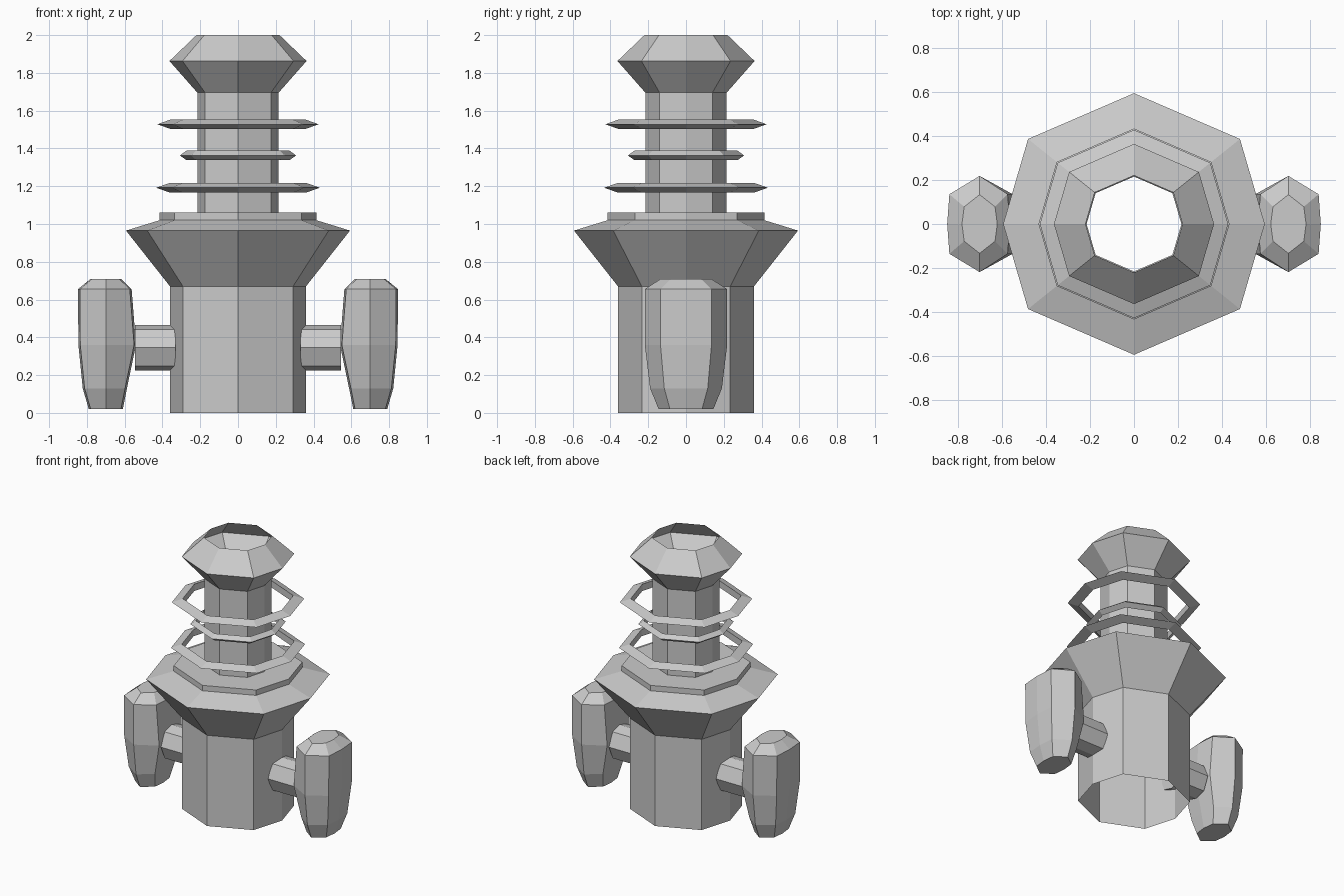
import bpy

if "Cube" in bpy.data.objects:
    bpy.data.objects.remove(bpy.data.objects["Cube"])

# The eight-sided section shared by all parts: corners on the axes, diagonals slightly wide
OCT = [(1, 0), (.81, .65), (0, 1), (-.81, .65), (-1, 0), (-.81, -.65), (0, -1), (.81, -.65)]


def loft(name, rings, caps=False, closed=False):
    """Skin a stack of equal-sized vertex rings."""
    n = len(rings[0])
    verts = [v for r in rings for v in r]
    count = len(rings)
    faces = []
    for i in range(count if closed else count - 1):
        a, b = i * n, ((i + 1) % count) * n
        for j in range(n):
            k = (j + 1) % n
            faces.append((a + j, a + k, b + k, b + j))
    if caps:
        faces.append(tuple(reversed(range(n))))
        faces.append(tuple(range((count - 1) * n, count * n)))
    mesh = bpy.data.meshes.new(name)
    mesh.from_pydata(verts, [], faces)
    mesh.update()
    obj = bpy.data.objects.new(name, mesh)
    bpy.context.collection.objects.link(obj)
    return obj


def turned(name, profile, closed=False):
    """Octagonal turning of an (r, z) profile."""
    return loft(name, [[(x * r, y * r, z) for x, y in OCT] for r, z in profile], closed=closed)


def mirror_x(obj):
    obj.modifiers.new("Mirror", 'MIRROR').use_axis[0] = True


# Hollow body: barrel, flange, collar, neck and open head in one shell
turned("hydrant_body", [(.36, 0), (.36, .67), (.593, .965), (.415, 1.02), (.415, 1.06),
                        (.215, 1.06), (.215, 1.695), (.363, 1.863), (.22, 2.0)])

# Floating rings around the neck, wedge-shaped in section
for name, r, z, w in (("lower_ring", .433, 1.192, .07),
                      ("middle_ring", .308, 1.363, .035),
                      ("upper_ring", .427, 1.528, .07)):
    turned(name, [(r - w, z - .025), (r, z), (r - w, z + .025)], closed=True)

# Side arms running along x
arm = loft("side_arm", [[(x, .12 * v, .345 + .12 * u) for u, v in reversed(OCT)]
                        for x in (.33, .545)], caps=True)
mirror_x(arm)

# Side pods: z, outward reach, inward reach, half depth, shoulder depth
POD = [(.02, .09, .09, .145, .085), (.13, .122, .112, .19, .115), (.36, .145, .16, .218, .135),
       (.655, .147, .137, .218, .135), (.71, .08, .08, .133, .078)]
pod = loft("side_pod", [[(.70 + o, 0, z), (.70 + o - .01, c, z), (.70, d, z), (.71 - i, c, z),
                         (.70 - i, 0, z), (.71 - i, -c, z), (.70, -d, z), (.69 + o, -c, z)]
                        for z, o, i, d, c in POD], caps=True)
mirror_x(pod)
